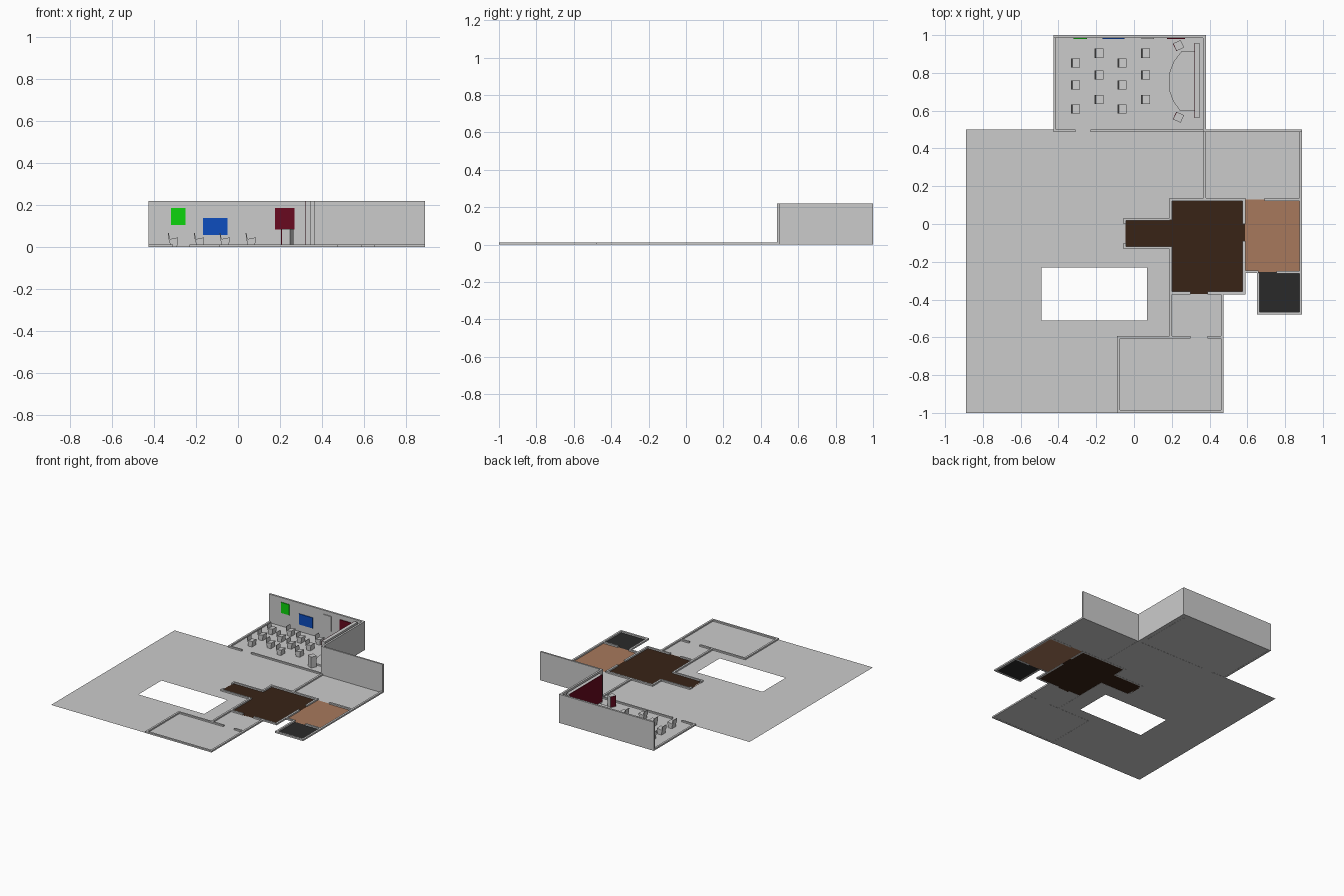
import bpy, bmesh, math
from mathutils import Matrix, Vector

LOW, TALL = 0.012, 0.22


def material(name, rgb):
    m = bpy.data.materials.new(name)
    m.diffuse_color = (*rgb, 1)
    return m


BROWN = material("dark_wood", (0.04, 0.017, 0.008))
TAN = material("tan_wood", (0.39, 0.19, 0.107))
BLACK = material("dark_tile", (0.023, 0.023, 0.023))
RED = material("deep_red", (0.14, 0.003, 0.014))
BLUE = material("blue", (0.004, 0.075, 0.52))
GREEN = material("green", (0.004, 0.66, 0.004))


def finish(bm, name, mat=None):
    me = bpy.data.meshes.new(name)
    bm.to_mesh(me)
    bm.free()
    ob = bpy.data.objects.new(name, me)
    bpy.context.collection.objects.link(ob)
    if mat:
        me.materials.append(mat)
    return ob


def add_box(bm, x0, x1, y0, y1, z0, z1):
    mat = Matrix.Translation(((x0 + x1) / 2, (y0 + y1) / 2, (z0 + z1) / 2))
    mat = mat @ Matrix.Diagonal((x1 - x0, y1 - y0, z1 - z0, 1))
    bmesh.ops.create_cube(bm, size=1, matrix=mat)


def box(name, *dims, mat=None):
    bm = bmesh.new()
    add_box(bm, *dims)
    return finish(bm, name, mat)


def floor(name, loops, mat=None):
    """Thin sheet from an outline plus optional hole loops."""
    bm = bmesh.new()
    for loop in loops:
        vs = [bm.verts.new((x, y, 0.001)) for x, y in loop]
        for a, b in zip(vs, vs[1:] + vs[:1]):
            bm.edges.new((a, b))
    bmesh.ops.triangle_fill(bm, edges=bm.edges[:], use_beauty=True, normal=(0, 0, 1))
    for f in bm.faces:
        f.normal_update()
        if f.normal.z < 0:
            f.normal_flip()
    return finish(bm, name, mat)


def rect(x0, x1, y0, y1):
    return [(x0, y0), (x1, y0), (x1, y1), (x0, y1)]


def prism(bm, points, direction):
    """Extrude a closed flat profile along a vector."""
    f = bm.faces.new([bm.verts.new(p) for p in points])
    g = bmesh.ops.extrude_face_region(bm, geom=[f])
    bmesh.ops.translate(bm, vec=direction,
                        verts=[v for v in g["geom"] if isinstance(v, bmesh.types.BMVert)])
    bmesh.ops.recalc_face_normals(bm, faces=bm.faces[:])


# Floors
floor("main_floor", [
    [(-0.89, -1), (-0.08, -1), (-0.08, -0.6), (0.19, -0.6), (0.19, -0.125), (-0.045, -0.125),
     (-0.045, 0.025), (0.19, 0.025), (0.19, 0.13), (0.38, 0.13), (0.38, 0.5), (-0.89, 0.5)],
    rect(-0.49, 0.07, -0.51, -0.23)])
floor("auditorium_floor", [rect(-0.42, 0.37, 0.5, 0.99)])
floor("side_room_floor", [rect(0.38, 0.885, 0.13, 0.495)])
floor("small_room_floor", [rect(0.19, 0.47, -0.6, -0.37)])
floor("lower_room_floor", [rect(-0.08, 0.47, -0.995, -0.6)])
floor("hall_floor", [[
    (0.195, -0.365), (0.3, -0.365), (0.3, -0.375), (0.39, -0.375), (0.39, -0.365),
    (0.58, -0.365), (0.58, -0.09), (0.588, -0.09), (0.588, 0), (0.58, 0), (0.58, 0.125),
    (0.195, 0.125), (0.195, 0.02), (-0.045, 0.02), (-0.045, 0), (-0.055, 0), (-0.055, -0.1),
    (-0.045, -0.1), (-0.045, -0.122), (0.195, -0.122)]], BROWN)
floor("tan_room_floor", [rect(0.588, 0.88, -0.255, 0.13)], TAN)
floor("dark_room_floor", [rect(0.655, 0.885, -0.475, -0.255)], BLACK)

# Low cut-away walls with door gaps
low_walls = {
    "auditorium_low_wall": [(-0.427, -0.412, 0.49, 0.985), (-0.427, -0.31, 0.487, 0.5),
                            (-0.23, 0.365, 0.487, 0.5)],
    "side_room_low_wall": [(0.367, 0.382, 0.137, 0.487), (0.875, 0.89, -0.465, 0.487),
                           (0.69, 0.875, 0.122, 0.137)],
    "hall_low_wall": [(0.187, 0.59, 0.122, 0.137), (0.187, 0.202, 0.02, 0.122),
                      (0.187, 0.202, -0.37, -0.12), (0.187, 0.3, -0.372, -0.358),
                      (0.39, 0.59, -0.372, -0.358), (0.574, 0.589, -0.358, -0.09),
                      (0.574, 0.589, 0, 0.122)],
    "corridor_low_wall": [(-0.056, 0.187, 0.018, 0.031), (-0.056, 0.187, -0.133, -0.12),
                          (-0.056, -0.043, 0, 0.018), (-0.056, -0.043, -0.12, -0.1)],
    "dark_room_low_wall": [(0.589, 0.66, -0.259, -0.246), (0.755, 0.875, -0.262, -0.248),
                           (0.65, 0.665, -0.465, -0.259), (0.65, 0.89, -0.48, -0.465)],
    "lower_room_low_wall": [(0.187, 0.202, -0.592, -0.372), (0.46, 0.475, -0.985, -0.372),
                            (-0.09, 0.3, -0.606, -0.592), (0.39, 0.46, -0.606, -0.592),
                            (-0.09, -0.075, -0.985, -0.606), (-0.09, 0.475, -1, -0.985)],
}
for name, parts in low_walls.items():
    bm = bmesh.new()
    for p in parts:
        add_box(bm, *p, 0, LOW)
    finish(bm, name)

# Full-height walls
box("auditorium_back_wall", -0.427, 0.38, 0.985, 1, 0, TALL)
box("auditorium_right_wall", 0.365, 0.38, 0.5, 0.985, 0, TALL)
box("side_room_back_wall", 0.365, 0.89, 0.487, 0.5, 0, TALL)

# Panels on the back wall
for name, x0, x1, z0, z1, mat in [("green_panel", -0.32, -0.25, 0.105, 0.186, GREEN),
                                  ("blue_panel", -0.167, -0.05, 0.057, 0.138, BLUE),
                                  ("grey_panel", 0.04, 0.107, 0.076, 0.19, None),
                                  ("red_panel", 0.176, 0.27, 0.083, 0.186, RED)]:
    box(name, x0, x1, 0.979, 0.985, z0, z1, mat=mat)

# Stage, with screen behind it
bm = bmesh.new()
outline = [(0.32, 0.915), (0.252, 0.915), (0.21, 0.86), (0.189, 0.805),
           (0.189, 0.7), (0.207, 0.65), (0.245, 0.598), (0.32, 0.598)]
prism(bm, [(x, y, 0.001) for x, y in outline], Vector((0, 0, 0.012)))
finish(bm, "stage")
box("stage_screen", 0.322, 0.347, 0.56, 0.958, 0, TALL)
box("stage_screen_face", 0.319, 0.322, 0.56, 0.958, 0.013, TALL, mat=RED)

# Lecterns angled towards the seats
for y, angle in ((0.565, -25), (0.945, 25)):
    for name, dims, mat in (("lectern", (-0.02, 0.022, -0.022, 0.022, 0.001, 0.085), None),
                            ("lectern_front", (-0.023, -0.02, -0.022, 0.022, 0.005, 0.085), RED)):
        ob = box(name, *dims, mat=mat)
        ob.location = (0.236, y, 0)
        ob.rotation_euler.z = math.radians(angle)

# Audience chairs: one shared mesh, facing the stage
bm = bmesh.new()
seat = [(-0.014, 0.001), (0.019, 0.001), (0.024, 0.046), (-0.018, 0.038)]
back = [(-0.014, 0.03), (-0.02, 0.03), (-0.025, 0.068), (-0.021, 0.068)]
for profile in (seat, back):
    prism(bm, [(x, -0.024, z) for x, z in profile], Vector((0, 0.048, 0)))
chair = finish(bm, "chair")
spots = [(x, y) for i, x in enumerate((-0.309, -0.185, -0.063, 0.061))
         for y in ((0.852, 0.735, 0.608) if i % 2 == 0 else (0.904, 0.788, 0.66))]
for i, (x, y) in enumerate(spots):
    ob = chair
    if i:
        ob = bpy.data.objects.new("chair", chair.data)
        bpy.context.collection.objects.link(ob)
    ob.location = (x, y, 0)
